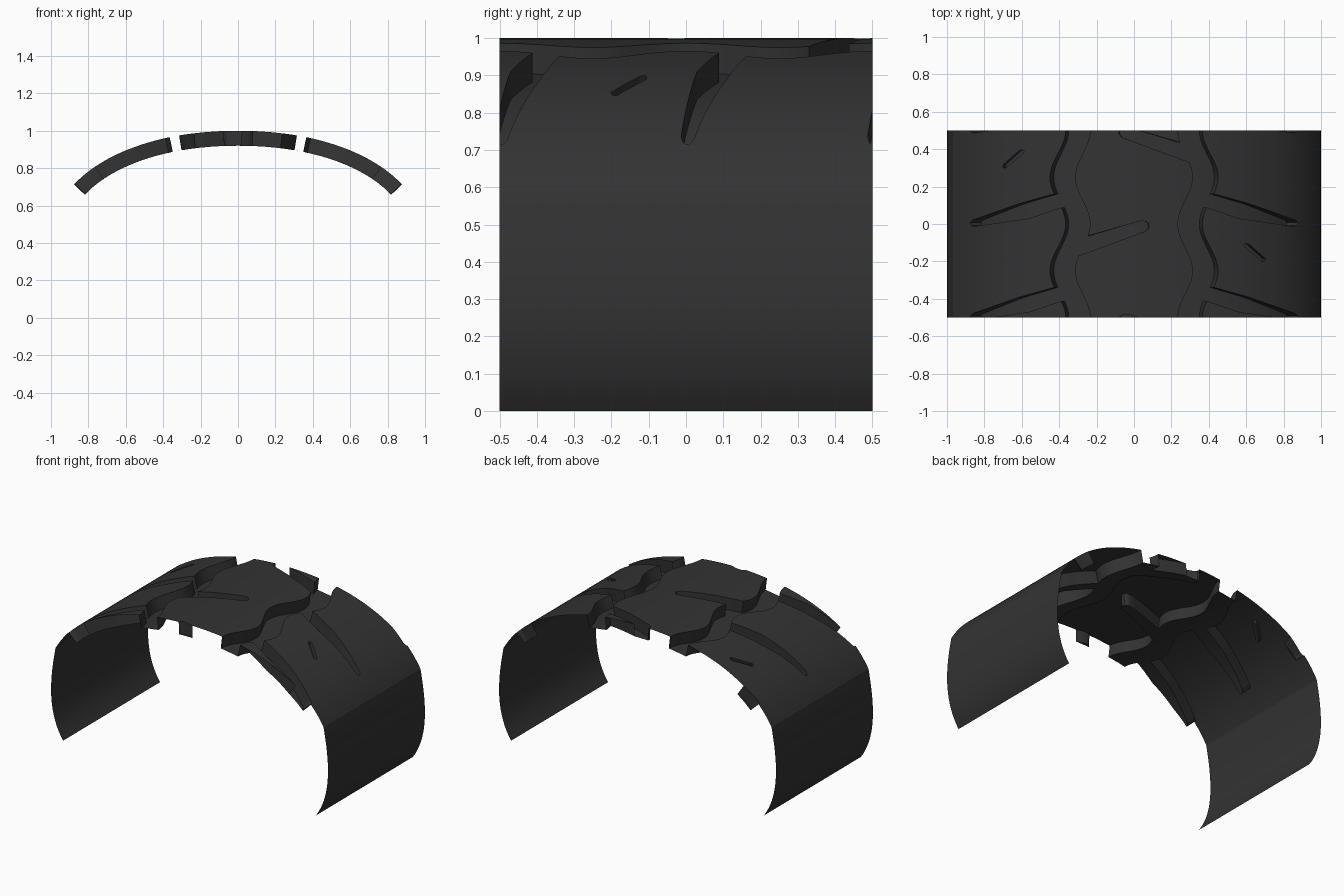
import bpy, math
from mathutils import Vector
from mathutils.geometry import delaunay_2d_cdt, interpolate_bezier

if "Cube" in bpy.data.objects:
    bpy.data.objects.remove(bpy.data.objects["Cube"])

EDGE = 0.968          # half width of the tread, where the sidewall starts
DEEP, SHALLOW = 0.08, 0.03

rubber = bpy.data.materials.new("dark_rubber")
rubber.diffuse_color = (0.033, 0.033, 0.033, 1)
rubber.use_nodes = True
rubber.node_tree.nodes["Principled BSDF"].inputs["Base Color"].default_value = rubber.diffuse_color


def make_object(name, verts, faces):
    mesh = bpy.data.meshes.new(name)
    mesh.from_pydata(verts, [], faces)
    mesh.materials.append(rubber)
    obj = bpy.data.objects.new(name, mesh)
    bpy.context.collection.objects.link(obj)
    bpy.ops.object.select_all(action='DESELECT')
    obj.select_set(True)
    bpy.context.view_layer.objects.active = obj
    bpy.ops.object.shade_smooth_by_angle(angle=math.radians(35))
    return obj


def crown(x, y, depth):
    """Point on the curved tread, sunk by depth along the surface normal."""
    z = 1 - 0.241 * x**2 - 0.14 * x**4 - 0.09 * x**12
    slope = -0.482 * x - 0.56 * x**3 - 1.08 * x**11
    n = Vector((-slope, 0, 1)).normalized()
    return Vector((x, y, z)) - n * depth


# Groove outlines for the left half, seen from above
def wave(y):
    return math.cos(4 * math.pi * y)

ys = [-0.6 + i * 0.025 for i in range(49)]
main_groove = [(-0.4075 + 0.0425 * wave(y), y) for y in ys] + \
              [(-0.275 + 0.04 * wave(y), y) for y in reversed(ys)]
centre_lug = [(-0.34, -0.09), (-0.27, -0.07), (0.03, 0.015), (0.06, 0.015), (0.078, 0.003),
              (0.08, -0.018), (0.065, -0.037), (-0.31, -0.175), (-0.36, -0.19)]
shoulder_lug = [(-0.36, 0.18), (-0.43, 0.16), (-0.62, 0.107), (-0.865, 0.02), (-0.877, 0.007),
                (-0.872, -0.007), (-0.855, -0.013), (-0.56, 0.03), (-0.40, 0.085), (-0.34, 0.10)]
slash = [(-0.702, 0.315), (-0.70, 0.302), (-0.688, 0.298), (-0.592, 0.378),
         (-0.588, 0.39), (-0.60, 0.396), (-0.615, 0.392)]

# Repeat along the tread; the right half is mirrored and shifted half a pitch
grooves = []
for side, shift in ((1, 0), (-1, 0.5)):
    def put(outline, dy, depth):
        grooves.append(([(side * x, y + dy) for x, y in outline], depth))
    put(main_groove, 0, DEEP)
    for k in (-1, 0, 1):
        put(centre_lug, k + shift, DEEP)
        put(slash, k + shift, SHALLOW)
    for k in (-1, -0.5, 0, 0.5):
        put(shoulder_lug, k, DEEP)


def inside(x, y, poly):
    hit = False
    for (x1, y1), (x2, y2) in zip(poly, poly[1:] + poly[:1]):
        if (y1 > y) != (y2 > y) and x < (x2 - x1) * (y - y1) / (y2 - y1) + x1:
            hit = not hit
    return hit


def groove_depth(x, y):
    return max([d for poly, d in grooves if inside(x, y, poly)], default=0)


# Flat triangulated sheet holding a grid and all groove outlines
pts, edges = [], []

def add_path(path, closed):
    start = len(pts)
    pts.extend(Vector(p) for p in path)
    n = len(path)
    edges.extend((start + i, start + (i + 1) % n) for i in range(n if closed else n - 1))

COLS, ROWS = 48, 10
for i in range(COLS + 1):
    x = EDGE * math.sin((i / COLS - 0.5) * math.pi * 0.8) / math.sin(0.4 * math.pi)
    add_path([(x, j / ROWS - 0.5) for j in range(ROWS + 1)], False)
for y in (-0.5, 0.5):
    add_path([(-EDGE, y), (EDGE, y)], False)
for poly, depth in grooves:
    add_path(poly, True)
flat, _, tris, *_ = delaunay_2d_cdt(pts, edges, [], 0, 1e-5)

# Tread: blocks on the crown, groove floors sunk below, walls between
verts, faces, index, owners = [], [], {}, {}

def vert(i, depth):
    if (i, depth) not in index:
        index[i, depth] = len(verts)
        verts.append(crown(flat[i].x, flat[i].y, depth))
    return index[i, depth]

for tri in tris:
    c = sum((flat[i] for i in tri), Vector((0, 0))) / 3
    if abs(c.x) > EDGE or abs(c.y) > 0.5:
        continue
    d = groove_depth(c.x, c.y)
    faces.append([vert(i, d) for i in tri])
    for a, b in zip(tri, list(tri[1:]) + [tri[0]]):
        owners[a, b] = d
for (a, b), d in owners.items():
    other = owners.get((b, a), d)
    if other > d:
        faces.append([vert(b, d), vert(a, d), vert(a, other), vert(b, other)])
make_object("tread", verts, faces)

# Sidewalls: bulging sheets curling in at the bottom
top = crown(EDGE, 0, 0)
curve = interpolate_bezier(top, Vector((1.005, 0, 0.4)), Vector((1.034, 0, 0.17)),
                           Vector((0.913, 0, 0)), 20)
for name, s in (("right_sidewall", 1), ("left_sidewall", -1)):
    v = [(s * p.x, y, p.z) for p in curve for y in (-0.5, 0.5)]
    f = [(2 * i, 2 * i + 2, 2 * i + 3, 2 * i + 1)[::s] for i in range(len(curve) - 1)]
    make_object(name, v, f)
